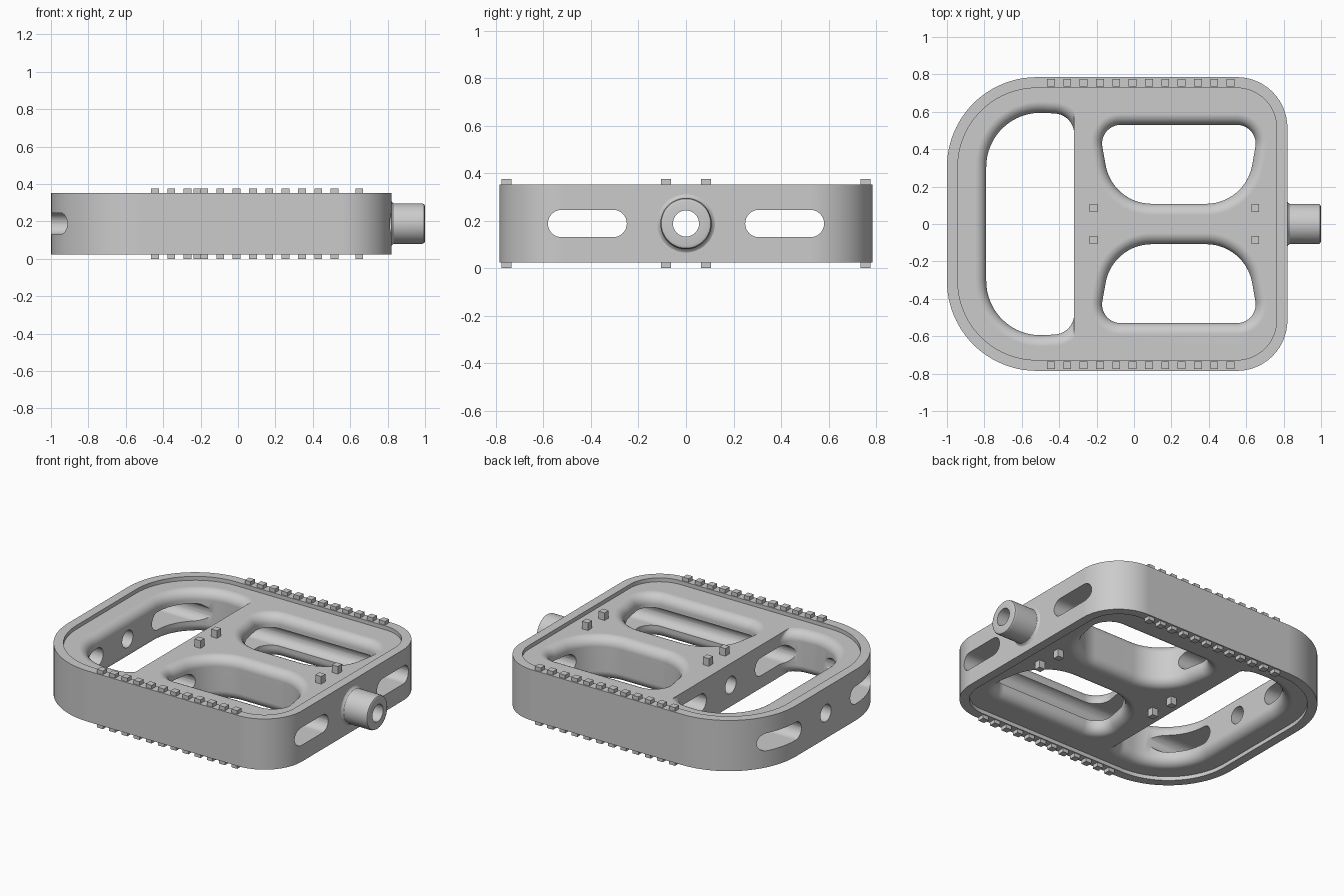
import bpy, bmesh, math
from mathutils import Vector, Matrix

if "Cube" in bpy.data.objects:
    bpy.data.objects.remove(bpy.data.objects["Cube"])

Z0, Z1, ZC = 0.024, 0.352, 0.188     # body bottom, top, mid height
STEP, F = 0.025, 0.06                # panel recess depth, window fillet radius


def rounded(corners, seg=16):
    """Counter-clockwise convex polygon (x, y, radius) -> list of (point, outward normal)."""
    out, n = [], len(corners)
    for i, (x, y, r) in enumerate(corners):
        p = Vector((x, y))
        d1 = (p - Vector(corners[i - 1][:2])).normalized()
        d2 = (Vector(corners[(i + 1) % n][:2]) - p).normalized()
        n1, n2 = Vector((d1.y, -d1.x)), Vector((d2.y, -d2.x))
        c = p - (n1 + n2) * (r / (1 + n1.dot(n2)))
        a1 = math.atan2(n1.y, n1.x)
        da = math.acos(max(-1, min(1, n1.dot(n2))))
        for k in range(seg + 1):
            a = a1 + da * k / seg
            nn = Vector((math.cos(a), math.sin(a)))
            out.append((c + nn * r, nn))
    return out


def offset(outline, d):
    return [tuple(p + nn * d) for p, nn in outline]


def loft(name, levels, along_x=False):
    """Closed solid through rings of 2D points; levels = [(height, points)]."""
    bm = bmesh.new()
    rings = [[bm.verts.new((h, u, v) if along_x else (u, v, h)) for u, v in pts]
             for h, pts in levels]
    n = len(rings[0])
    for a, b in zip(rings, rings[1:]):
        for i in range(n):
            j = (i + 1) % n
            bm.faces.new((a[i], a[j], b[j], b[i]))
    bm.faces.new(rings[0][::-1])
    bm.faces.new(rings[-1])
    bmesh.ops.recalc_face_normals(bm, faces=bm.faces)
    return to_object(name, bm)


def to_object(name, bm):
    me = bpy.data.meshes.new(name)
    bm.to_mesh(me)
    bm.free()
    ob = bpy.data.objects.new(name, me)
    bpy.context.collection.objects.link(ob)
    return ob


def activate(ob):
    bpy.ops.object.select_all(action='DESELECT')
    ob.select_set(True)
    bpy.context.view_layer.objects.active = ob


def cut(target, cutter):
    cutter.hide_render = True
    activate(target)
    m = target.modifiers.new("cut", 'BOOLEAN')
    m.operation, m.solver, m.object = 'DIFFERENCE', 'EXACT', cutter
    bpy.ops.object.modifier_apply(modifier=m.name)
    bpy.data.objects.remove(cutter, do_unlink=True)


def window(name, outline, max_x=9):
    """Through-cutter flaring out into fillets at the top and bottom panels."""
    half = (Z1 - Z0) / 2 - STEP
    side = [(half - F + F * math.sin(t), F * (1 - math.cos(t)))
            for t in [math.pi / 2 * k / 8 for k in range(9)]] + [(half + 0.1, F)]
    prof = [(-h, d) for h, d in reversed(side)] + side
    return loft(name, [(ZC + h, [(min(x, max_x), y) for x, y in offset(outline, d)])
                       for h, d in prof])


# Body with rounded corners
outline = rounded([(-1, -0.785, 0.48), (0.82, -0.785, 0.27),
                   (0.82, 0.785, 0.27), (-1, 0.785, 0.48)], 24)
body = loft("pedal_body", [(Z0, offset(outline, 0)), (Z1, offset(outline, 0))])

# Recessed panels inside the rim, top and bottom
inner = offset(outline, -0.058)
cut(body, loft("recess_top", [(Z1 - STEP, inner), (Z1 + 0.1, inner)]))
cut(body, loft("recess_bottom", [(Z0 - 0.1, inner), (Z0 + STEP, inner)]))

# Large outer window, sharp along the crossbar
big = rounded([(-0.79, -0.612, 0.29), (-0.32, -0.585, 0.11),
               (-0.32, 0.585, 0.11), (-0.79, 0.612, 0.29)])
cut(body, window("outer_window", big, -0.32))

# Pair of inner windows
upper = [(-0.115, 0.108, 0.25), (0.595, 0.108, 0.25), (0.67, 0.53, 0.1), (-0.19, 0.53, 0.1)]
lower = [(x, -y, r) for x, y, r in reversed(upper)]
cut(body, window("upper_window", rounded(upper)))
cut(body, window("lower_window", rounded(lower)))

# Side slots and axle bore running the whole length
for s in (-1, 1):
    slot = rounded([(s * 0.415 + a * 0.166, ZC + b * 0.0575, 0.0574)
                    for a, b in ((-1, -1), (1, -1), (1, 1), (-1, 1))], 8)
    pts = offset(slot, 0)
    cut(body, loft("slot", [(-1.2, pts), (1.2, pts)], True))
bore = [(0.055 * math.cos(a), ZC + 0.055 * math.sin(a))
        for a in [math.tau * k / 32 for k in range(32)]]
cut(body, loft("bore", [(-1.2, bore), (1.2, bore)], True))

# Hollow spindle, turned about the x axis
prof = [(0.80, 0.055), (0.80, 0.122), (0.82, 0.122), (0.824, 0.114), (0.833, 0.108),
        (0.985, 0.108), (0.995, 0.104), (1.0, 0.094), (1.0, 0.055)]
bm = bmesh.new()
N = 48
rings = [[bm.verts.new((x, r * math.cos(math.tau * k / N), ZC + r * math.sin(math.tau * k / N)))
          for k in range(N)] for x, r in prof]
for i in range(len(rings)):
    a, b = rings[i - 1], rings[i]
    for k in range(N):
        j = (k + 1) % N
        bm.faces.new((a[k], a[j], b[j], b[k]))
bmesh.ops.recalc_face_normals(bm, faces=bm.faces)
spindle = to_object("spindle", bm)

# Smooth shading with crisp edges
for ob in (body, spindle):
    activate(ob)
    bpy.ops.object.shade_smooth_by_angle(angle=math.radians(30))
    m = ob.modifiers.new("normals", 'WEIGHTED_NORMAL')
    m.keep_sharp = True

# Grip pins along the rims and on the centre bar, both faces
spots = [(-0.444 + 0.0873 * i, s * 0.755) for i in range(12) for s in (-1, 1)]
spots += [(x, s * 0.085) for x in (-0.216, 0.648) for s in (-1, 1)]
for name, lo, hi in (("top_grip_pins", 0.315, 0.376), ("bottom_grip_pins", 0.0, 0.061)):
    bm = bmesh.new()
    for x, y in spots:
        bmesh.ops.create_cube(bm, size=1, matrix=Matrix.Translation((x, y, (lo + hi) / 2))
                              @ Matrix.Diagonal((0.042, 0.042, hi - lo, 1)))
    to_object(name, bm)
